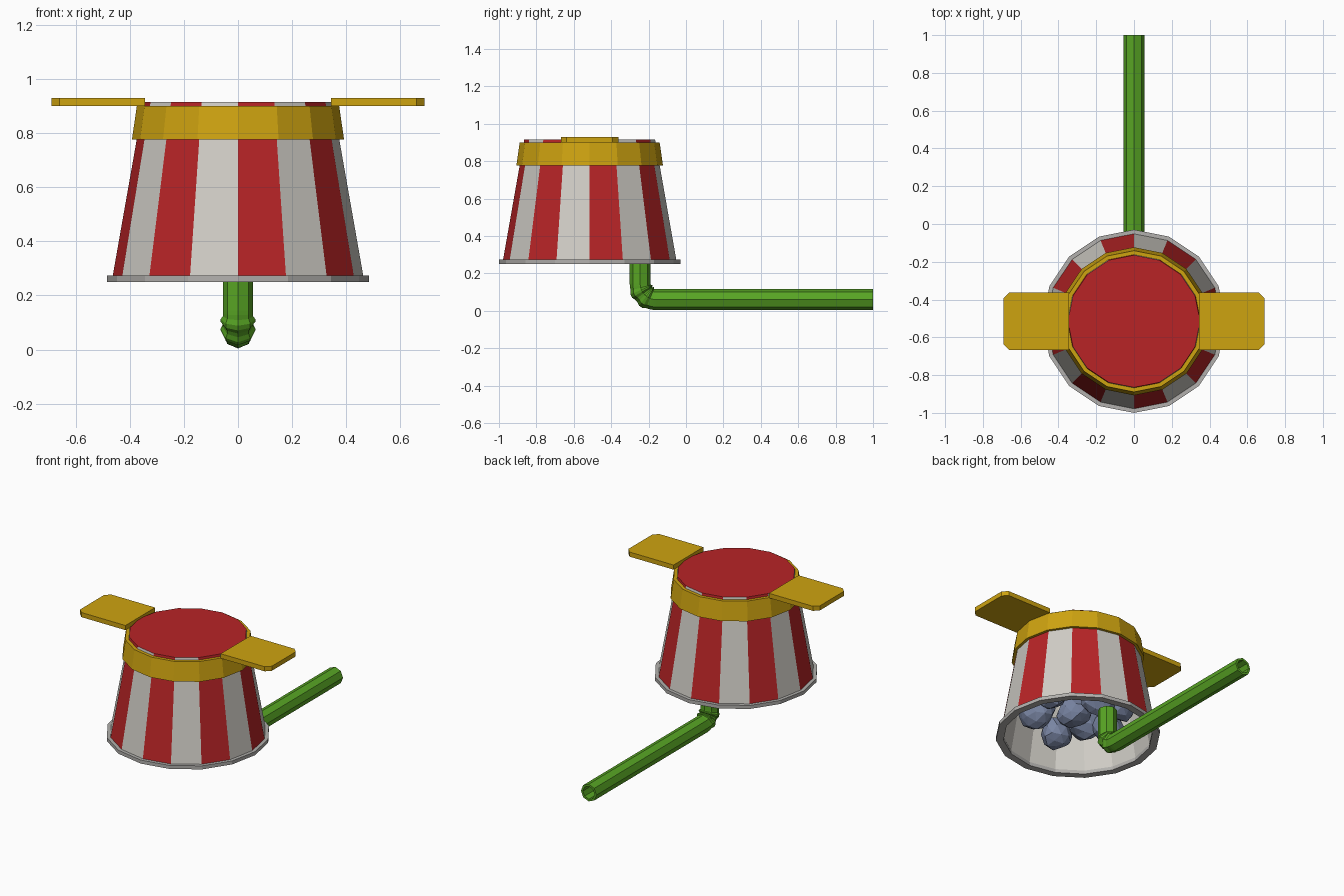
import bpy, bmesh, math, random
from mathutils import Vector

if "Cube" in bpy.data.objects:
    bpy.data.objects.remove(bpy.data.objects["Cube"])

random.seed(4)
CY = -0.515          # bucket axis
SIDES = 16


def material(name, rgb):
    m = bpy.data.materials.new(name)
    lin = [(c / 255 / 12.92) if c < 11 else ((c / 255 + 0.055) / 1.055) ** 2.4 for c in rgb]
    m.diffuse_color = (*lin, 1)
    m.use_nodes = True
    m.node_tree.nodes["Principled BSDF"].inputs["Base Color"].default_value = m.diffuse_color
    return m


WHITE = material("off_white", (208, 205, 198))
RED = material("red", (184, 36, 38))
GOLD = material("gold", (206, 163, 16))
GREEN = material("green", (88, 165, 36))
GREY = material("rim_grey", (178, 176, 173))
ROCK = material("rock_blue_grey", (122, 134, 164))


def finish(name, bm, *mats):
    bmesh.ops.remove_doubles(bm, verts=bm.verts, dist=1e-5)
    bmesh.ops.recalc_face_normals(bm, faces=bm.faces)
    mesh = bpy.data.meshes.new(name)
    bm.to_mesh(mesh)
    bm.free()
    for m in mats:
        mesh.materials.append(m)
    ob = bpy.data.objects.new(name, mesh)
    bpy.context.collection.objects.link(ob)
    return ob


def skin(name, rings, rule, *mats):
    """Join rings of points into a closed loop of bands; rule(band, side) picks the material."""
    bm = bmesh.new()
    vs = [[bm.verts.new(p) for p in ring] for ring in rings]
    n = len(rings[0])
    for i in range(len(rings)):
        a, b = vs[i], vs[(i + 1) % len(rings)]
        if rings[i][0] == rings[i][1] and rings[(i + 1) % len(rings)][0] == rings[(i + 1) % len(rings)][1]:
            continue                      # both ends lie on the axis
        for k in range(n):
            j = (k + 1) % n
            bm.faces.new((a[k], a[j], b[j], b[k])).material_index = rule(i, k)
    return finish(name, bm, *mats)


def lathe(name, profile, rule, *mats):
    rings = [[(r * math.cos(2 * math.pi * k / SIDES), CY + r * math.sin(2 * math.pi * k / SIDES), z)
              for k in range(SIDES)] for r, z in profile]
    rings = [[(0, CY, z)] * SIDES if r == 0 else ring for ring, (r, z) in zip(rings, profile)]
    return skin(name, rings, rule, *mats)


def plain(band, side):
    return 0


# Striped bucket with red lid and white lining
def bucket_colour(band, side):
    if band == 0:
        return 1 if side % 2 == 0 else 0
    return 1 if band == 1 else 0


lathe("striped_bucket", [(0.465, 0.262), (0.35, 0.915), (0, 0.915), (0, 0.89), (0.335, 0.89), (0.445, 0.262)],
      bucket_colour, WHITE, RED)

# Bottom lip and gold band
lathe("bottom_lip", [(0.485, 0.25), (0.485, 0.273), (0.44, 0.273), (0.44, 0.25)], plain, GREY)
lathe("gold_band", [(0.392, 0.777), (0.374, 0.9), (0.345, 0.9), (0.365, 0.777)], plain, GOLD)

# Side handles: plates with clipped outer corners
for side, label in ((-1, "left"), (1, "right")):
    outline = [(0.343, -0.153), (0.66, -0.153), (0.69, -0.123), (0.69, 0.123), (0.66, 0.153), (0.343, 0.153)]
    bm = bmesh.new()
    face = bm.faces.new([bm.verts.new((side * x, CY + y, 0.9)) for x, y in outline])
    ext = bmesh.ops.extrude_face_region(bm, geom=[face])
    bmesh.ops.translate(bm, vec=(0, 0, 0.03), verts=[g for g in ext["geom"] if isinstance(g, bmesh.types.BMVert)])
    finish(label + "_handle", bm, GOLD)


# Hollow eight-sided pipes swept in the side plane; steps are (y, z, normal angle, radius)
def pipe(name, steps, wall=0.014):
    def ring(y, z, a, r):
        return [(r * math.sin(t), y + r * math.cos(t) * math.cos(a), z + r * math.cos(t) * math.sin(a))
                for t in (math.pi / 4 * k for k in range(8))]
    outer = [ring(*s) for s in steps]
    inner = [ring(y, z, a, 0.056 - wall) for y, z, a, r in reversed(steps)]
    return skin(name, outer + inner, plain, GREEN)


PY, PZ, BEND, R = -0.245, 0.06, 0.085, 0.056
pipe("upright_pipe", [(PY, 0.31, math.pi, R), (PY, PZ + BEND, math.pi, R)])
pipe("long_pipe", [(PY + BEND, PZ, 1.5 * math.pi, R), (1.0, PZ, 1.5 * math.pi, R)])

# Elbow with raised ridges
elbow = []
for i in range(13):
    a = math.pi + math.pi / 2 * i / 12
    ridge = 0.064 if i in (3, 4, 7, 8) else 0.056
    elbow.append((PY + BEND + BEND * math.cos(a), PZ + BEND + BEND * math.sin(a), a, ridge))
pipe("pipe_elbow", elbow)

# Rocks held inside the bucket
spots = [(-0.06, -0.27, 0.42), (0, -0.04, 0.43), (-0.26, -0.03, 0.42), (0.17, -0.17, 0.43), (-0.02, 0.17, 0.44),
         (0.24, 0.04, 0.45), (-0.17, 0.17, 0.47), (0.14, 0.2, 0.47), (-0.18, -0.15, 0.48)]
for i, (x, y, z) in enumerate(spots):
    bm = bmesh.new()
    bmesh.ops.create_icosphere(bm, subdivisions=2, radius=0.105)
    stretch = Vector([random.uniform(0.85, 1.15) for _ in range(3)])
    for v in bm.verts:
        v.co = v.co * stretch * random.uniform(0.88, 1.08) + Vector((x, CY + y, z))
    finish("rock_%d" % (i + 1), bm, ROCK)
